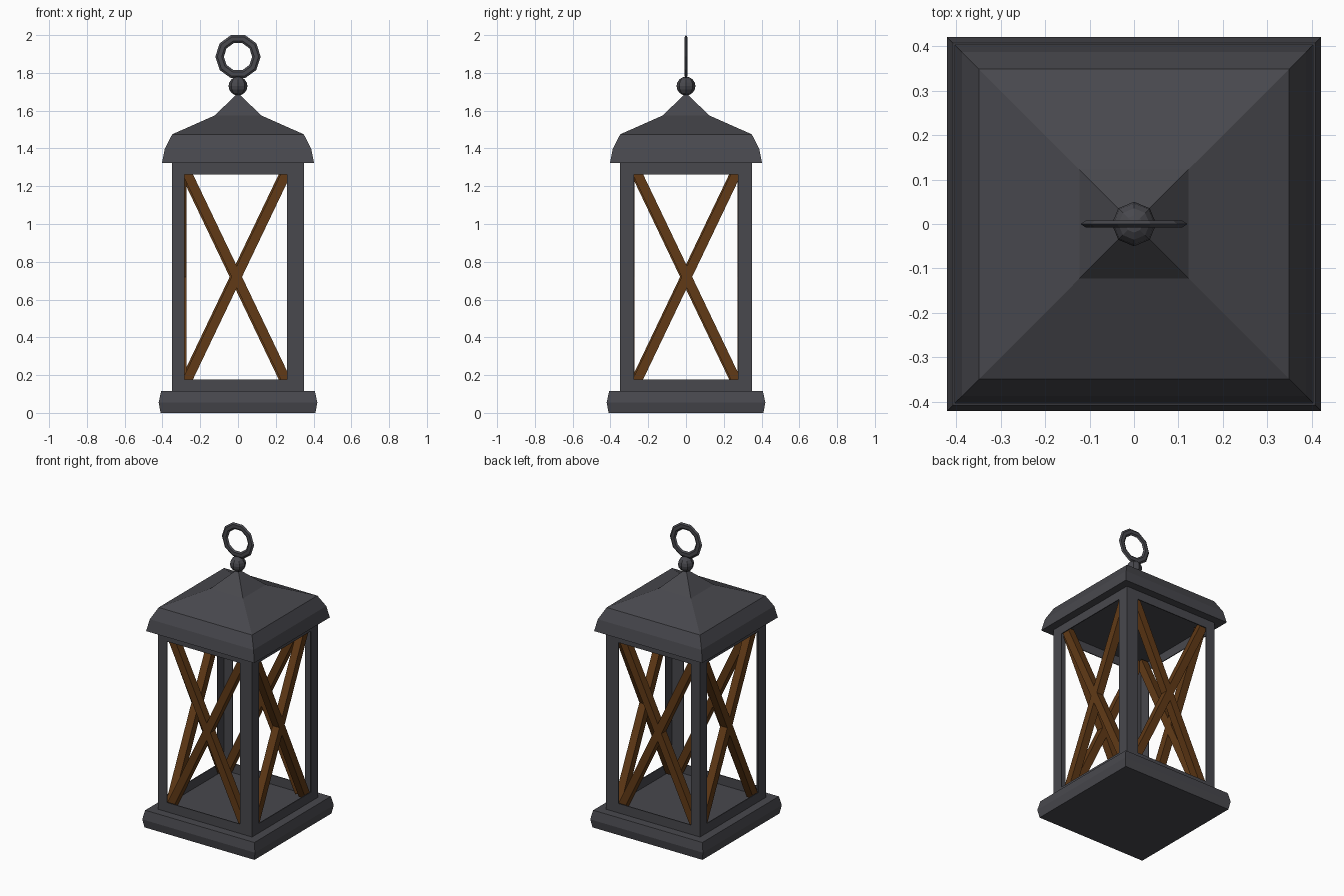
import bpy, bmesh, math
from mathutils import Matrix, Vector

if "Cube" in bpy.data.objects:
    bpy.data.objects.remove(bpy.data.objects["Cube"])


def material(name, color):
    m = bpy.data.materials.new(name)
    m.diffuse_color = color
    m.use_nodes = True
    m.node_tree.nodes["Principled BSDF"].inputs["Base Color"].default_value = m.diffuse_color
    return m


IRON = material("dark_iron", (0.065, 0.065, 0.075, 1))
WOOD = material("brown_wood", (0.12, 0.042, 0.008, 1))


def finish(name, bm, mat):
    bmesh.ops.recalc_face_normals(bm, faces=bm.faces)
    me = bpy.data.meshes.new(name)
    bm.to_mesh(me)
    bm.free()
    me.materials.append(mat)
    ob = bpy.data.objects.new(name, me)
    bpy.context.collection.objects.link(ob)
    return ob


def square_loft(name, profile):
    """Stack square rings of (half width, height); zero width makes an apex."""
    bm = bmesh.new()
    prev = None
    for w, z in profile:
        if w == 0:
            tip = bm.verts.new((0, 0, z))
            for i in range(4):
                bm.faces.new((prev[i], prev[(i + 1) % 4], tip))
            return finish(name, bm, IRON)
        ring = [bm.verts.new((sx * w, sy * w, z))
                for sx, sy in ((-1, -1), (1, -1), (1, 1), (-1, 1))]
        if prev is None:
            bm.faces.new(ring[::-1])
        else:
            for i in range(4):
                j = (i + 1) % 4
                bm.faces.new((prev[i], prev[j], ring[j], ring[i]))
        prev = ring
    bm.faces.new(prev)
    return finish(name, bm, IRON)


def box(name, lo, hi, mat=IRON):
    lo, hi = Vector(lo), Vector(hi)
    bm = bmesh.new()
    bmesh.ops.create_cube(bm, size=1, matrix=Matrix.Translation((lo + hi) / 2)
                          @ Matrix.Diagonal((*(hi - lo), 1)))
    return finish(name, bm, mat)


# Plinth and stepped roof
square_loft("base", [(0.41, 0), (0.42, 0.055), (0.407, 0.115)])
square_loft("roof", [(0.403, 1.322), (0.387, 1.40), (0.348, 1.475),
                     (0.122, 1.575), (0, 1.695)])

# Four thin side frames with crossed wooden bars behind the openings
W, T = 0.35, 0.006
DX, DZ = 0.275, 0.575
OPENINGS = (("front", -0.283, 0.26), ("right", -0.275, 0.275),
            ("back", -0.26, 0.283), ("left", -0.275, 0.272))
for k, (side, a, b) in enumerate(OPENINGS):
    turn = Matrix.Rotation(k * math.pi / 2, 4, 'Z')
    for part, x0, x1, z0, z1 in (("left_post", -W, a, 0.115, 1.322),
                                 ("right_post", b, W, 0.115, 1.322),
                                 ("sill", a, b, 0.115, 0.178),
                                 ("top_rail", a, b, 1.263, 1.322)):
        box(f"{side}_{part}", (x0, -W, z0), (x1, -W + T, z1)).matrix_world = turn
    for n, s in (("rising", 1), ("falling", -1)):
        length = math.hypot(DX, DZ)
        bar = box(f"{side}_{n}_bar", (-length, -0.026, -0.025),
                  (length, 0.026, 0.025), WOOD)
        bar.matrix_world = (turn
                            @ Matrix.Translation(((a + b) / 2 + 0.005, -0.299, 0.72))
                            @ Matrix.Rotation(-s * math.atan2(DZ, DX), 4, 'Y'))

# Ball finial
bm = bmesh.new()
bmesh.ops.create_uvsphere(bm, u_segments=8, v_segments=8, radius=0.05,
                          matrix=Matrix.Translation((0, 0, 1.73)))
finish("finial_ball", bm, IRON)

# Flattened hanging ring
bm = bmesh.new()
N, M = 10, 6
rings = []
for i in range(N):
    a = 2 * math.pi * i / N
    ring = []
    for j in range(M):
        b = 2 * math.pi * j / M
        r = 0.0975 + 0.0225 * math.cos(b)
        ring.append(bm.verts.new((r * math.cos(a), 0.009 * math.sin(b),
                                  1.886 + r * math.sin(a))))
    rings.append(ring)
for i in range(N):
    p, q = rings[i], rings[(i + 1) % N]
    for j in range(M):
        k = (j + 1) % M
        bm.faces.new((p[j], q[j], q[k], p[k]))
finish("hanging_ring", bm, IRON)
